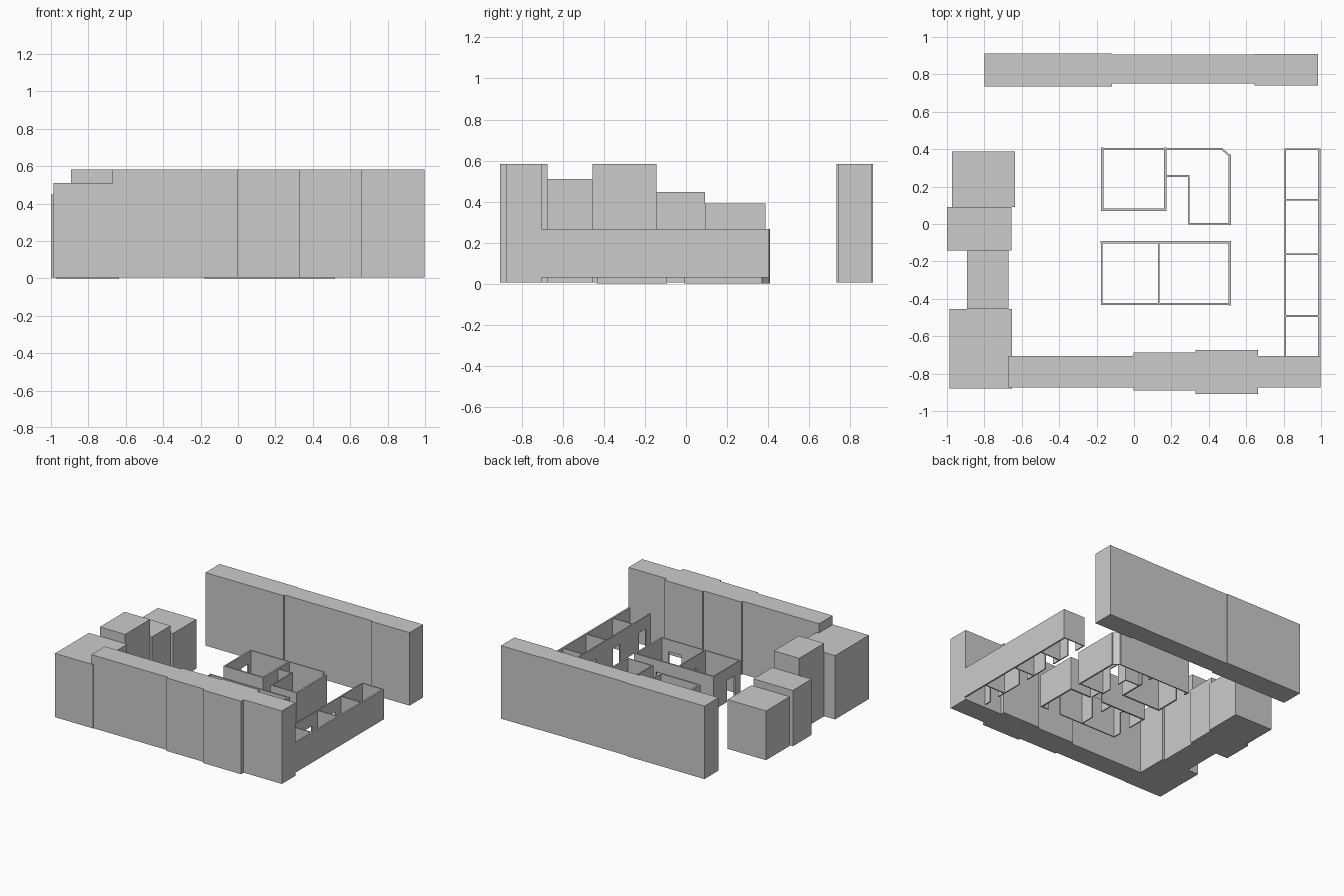
import bpy, bmesh
from mathutils import Vector

if "Cube" in bpy.data.objects:
    bpy.data.objects.remove(bpy.data.objects["Cube"])


def finish(bm, name):
    bmesh.ops.recalc_face_normals(bm, faces=bm.faces)
    mesh = bpy.data.meshes.new(name)
    bm.to_mesh(mesh)
    bm.free()
    obj = bpy.data.objects.new(name, mesh)
    bpy.context.collection.objects.link(obj)
    return obj


def block(name, x0, x1, y0, y1, z1, z0=0.005):
    bm = bmesh.new()
    bmesh.ops.create_cube(bm, size=1)
    for v in bm.verts:
        v.co = ((x0 + x1) / 2 + v.co.x * (x1 - x0),
                (y0 + y1) / 2 + v.co.y * (y1 - y0),
                (z0 + z1) / 2 + v.co.z * (z1 - z0))
    return finish(bm, name)


def wall(name, p, q, doors=(), base=0.0, top=0.265, thick=0.013, head=0.17):
    """Upright wall from p to q; doors are (start, end) distances from p."""
    p, q = Vector((*p, 0)), Vector((*q, 0))
    length = (q - p).length
    along = (q - p).normalized()
    side = Vector((-along.y, along.x, 0)) * thick
    h = thick / 2
    profile = [(-h, top), (-h, base)]
    for a, b in doors:
        profile += [(a, base), (a, head), (b, head), (b, base)]
    profile += [(length + h, base), (length + h, top)]
    bm = bmesh.new()
    verts = [bm.verts.new(p + along * s - side / 2 + Vector((0, 0, z))) for s, z in profile]
    face = bm.faces.new(verts)
    new = bmesh.ops.extrude_face_region(bm, geom=[face])["geom"]
    bmesh.ops.translate(bm, vec=side, verts=[g for g in new if isinstance(g, bmesh.types.BMVert)])
    return finish(bm, name)


# Tall blocks along the back
for i, (x0, x1, y0, y1) in enumerate([(-0.80, -0.118, 0.735, 0.912),
                                      (-0.118, 0.645, 0.75, 0.905),
                                      (0.645, 0.985, 0.74, 0.908)]):
    block(f"back_block_{i + 1}", x0, x1, y0, y1, 0.583)

# Tall blocks along the front
for i, (x0, x1, y0, y1) in enumerate([(-0.672, -0.003, -0.875, -0.705),
                                      (-0.003, 0.328, -0.89, -0.688),
                                      (0.328, 0.663, -0.908, -0.675),
                                      (0.663, 0.997, -0.875, -0.705)]):
    block(f"front_block_{i + 1}", x0, x1, y0, y1, 0.583)

# Stepped blocks on the left
block("left_block_1", -0.972, -0.635, 0.092, 0.387, 0.39, 0.0)
block("left_block_2", -1.0, -0.655, -0.143, 0.092, 0.447)
block("left_block_3", -0.892, -0.67, -0.455, -0.143, 0.583)
block("left_block_4", -0.987, -0.652, -0.88, -0.455, 0.51)

# Row of open rooms on the right
R = dict(base=0.03, top=0.267)
wall("row_outer_wall", (0.991, -0.71), (0.991, 0.397), **R)
wall("row_inner_wall", (0.809, -0.71), (0.809, 0.397),
     [(0.06, 0.15), (0.385, 0.475), (0.68, 0.77), (0.93, 1.02)], thick=0.009, **R)
for i, y in enumerate([-0.492, -0.162, 0.13, 0.4]):
    wall(f"row_divider_{i + 1}", (0.809, y), (0.991, y), thick=0.009, **R)

# Open house in the middle, front
wall("front_house_south", (-0.172, -0.428), (0.512, -0.428), [(0.51, 0.62)], thick=0.009)
wall("front_house_north", (-0.172, -0.098), (0.512, -0.098), [(0.395, 0.5)])
wall("front_house_west", (-0.172, -0.428), (-0.172, -0.098), [(0.07, 0.17)], thick=0.009)
wall("front_house_east", (0.512, -0.428), (0.512, -0.098))
wall("front_house_divider", (0.132, -0.428), (0.132, -0.098), [(0.12, 0.22)], thick=0.009)

# Open house in the middle, back, with a clipped corner
wall("back_house_north", (-0.17, 0.402), (0.468, 0.402), thick=0.009)
wall("back_house_corner", (0.468, 0.402), (0.512, 0.365), thick=0.009)
wall("back_house_east", (0.512, 0.0), (0.512, 0.365))
wall("back_house_south", (0.293, 0.002), (0.512, 0.002), thick=0.009)
wall("back_house_inner", (0.293, 0.002), (0.293, 0.257), [(0.08, 0.17)], thick=0.009)
wall("back_house_step", (0.166, 0.257), (0.293, 0.257), thick=0.009)
wall("back_house_room_south", (-0.17, 0.076), (0.166, 0.076))
wall("back_house_west", (-0.17, 0.076), (-0.17, 0.402), [(0.2, 0.29)])
wall("back_house_divider", (0.166, 0.076), (0.166, 0.402), [(0.21, 0.29)])
